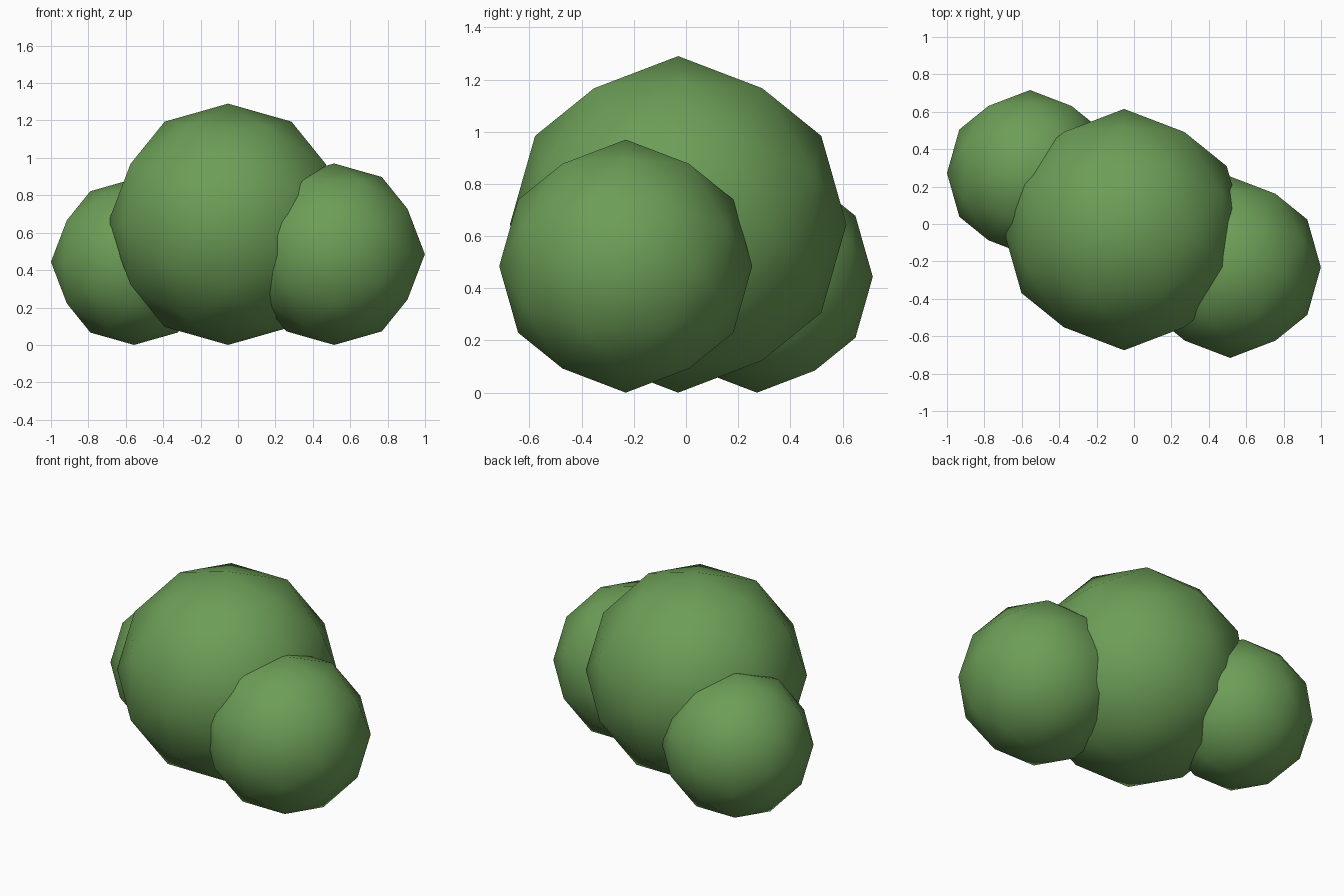
import bpy, bmesh

if "Cube" in bpy.data.objects:
    bpy.data.objects.remove(bpy.data.objects["Cube"])

leaf = bpy.data.materials.new("leaf_green")
leaf.diffuse_color = (0.15, 0.34, 0.095, 1)
leaf.use_nodes = True
leaf.node_tree.nodes["Principled BSDF"].inputs["Base Color"].default_value = leaf.diffuse_color
PHI = (1 + 5 ** 0.5) / 2


def foliage_ball(name, x, y, r):
    """Once-subdivided icosahedron with vertices on the axes, resting on z = 0."""
    bm = bmesh.new()
    for a in (-1, 1):
        for b in (-PHI, PHI):
            for co in ((a, 0, b), (0, b, a), (b, a, 0)):
                bm.verts.new(co)
    bmesh.ops.convex_hull(bm, input=bm.verts[:])
    bmesh.ops.subdivide_edges(bm, edges=bm.edges[:], cuts=1, use_grid_fill=True)
    for v in bm.verts:
        v.co = v.co.normalized() * r
    bmesh.ops.recalc_face_normals(bm, faces=bm.faces[:])
    for f in bm.faces:
        f.smooth = True
    mesh = bpy.data.meshes.new(name)
    bm.to_mesh(mesh)
    bm.free()
    mesh.materials.append(leaf)
    obj = bpy.data.objects.new(name, mesh)
    obj.location = (x, y, r)
    bpy.context.collection.objects.link(obj)
    return obj


# Bush made of three overlapping balls of foliage
foliage_ball("bush_centre", -0.053, -0.03, 0.645)
foliage_ball("bush_right", 0.514, -0.231, 0.485)
foliage_ball("bush_left", -0.556, 0.272, 0.444)
